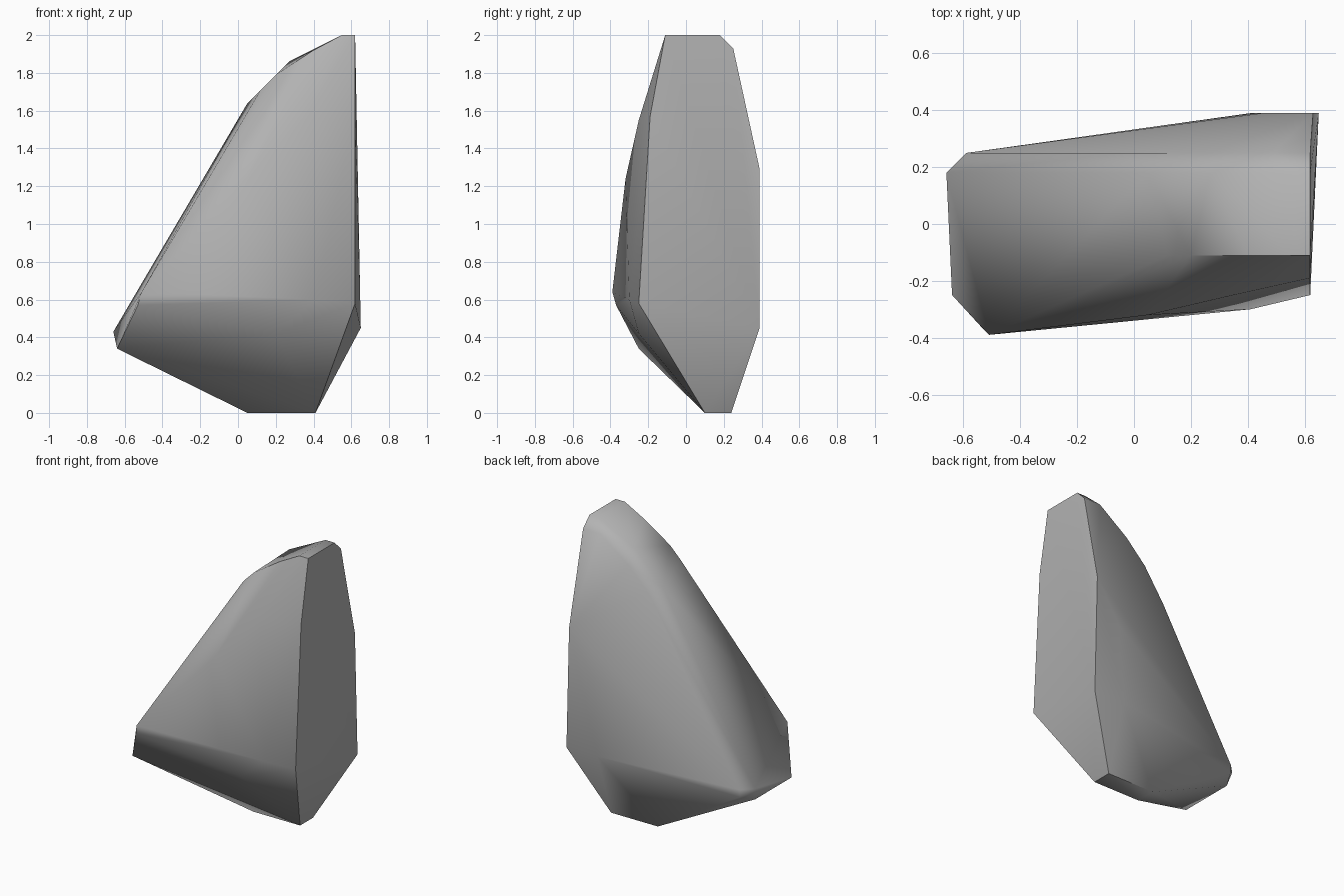
import bpy
import bmesh
from math import radians

default_cube = bpy.data.objects.get("Cube")
if default_cube:
    bpy.data.objects.remove(default_cube, do_unlink=True)


def make_material(name, color):
    material = bpy.data.materials.new(name)
    material.use_nodes = True
    material.diffuse_color = color
    shader = material.node_tree.nodes["Principled BSDF"]
    shader.inputs["Base Color"].default_value = color
    shader.inputs["Roughness"].default_value = 0.9
    return material


# Chiselled outline slices from front to back: depth, then (x, z) corners
slices = {
    # bulging front shoulder
    -0.39: [(-0.51, 0.64)],
    -0.37: [(-0.53, 0.57)],
    -0.32: [(0.05, 1.24)],
    -0.3: [(0.41, 0.6)],
    -0.25: [(-0.64, 0.34), (0.2, 0.42), (0.62, 0.58), (0.35, 1.55)],
    -0.19: [(0.62, 1.57)],
    # front rim of the crown
    -0.11: [(0.12, 1.71), (0.2, 1.79), (0.4, 1.92), (0.55, 2), (0.62, 2)],
    # small foot
    0.1: [(0.05, 0), (0.41, 0)],
    0.24: [(0.05, 0), (0.41, 0)],
    # back rim of the crown and its chamfer
    0.15: [(-0.64, 0.34)],
    0.18: [(-0.66, 0.43), (0.05, 1.64), (0.27, 1.86), (0.4, 1.92),
           (0.55, 2), (0.62, 2)],
    0.25: [(-0.59, 0.38), (-0.59, 0.43), (-0.03, 1.4), (0.12, 1.62),
           (0.27, 1.77), (0.49, 1.93), (0.62, 1.93)],
    # thick back edge
    0.39: [(0.41, 0.45), (0.65, 0.45), (0.45, 1), (0.63, 1.29)],
}


def build_rock(name, outline, material):
    """Wrap a tight faceted skin around the slice corners."""
    bm = bmesh.new()
    for depth, corners in outline.items():
        for x, z in corners:
            bm.verts.new((x, depth, z))
    hull = bmesh.ops.convex_hull(bm, input=bm.verts[:])
    unused = set(hull["geom_interior"]) | set(hull["geom_unused"])
    loose = [v for v in unused if isinstance(v, bmesh.types.BMVert)]
    bmesh.ops.delete(bm, geom=loose, context="VERTS")
    # merge the coplanar triangles into clean facets
    bmesh.ops.dissolve_limit(bm, angle_limit=radians(1),
                             verts=bm.verts[:], edges=bm.edges[:])
    bmesh.ops.recalc_face_normals(bm, faces=bm.faces[:])
    mesh = bpy.data.meshes.new(name)
    bm.to_mesh(mesh)
    bm.free()
    mesh.materials.append(material)
    rock = bpy.data.objects.new(name, mesh)
    bpy.context.collection.objects.link(rock)
    return rock


stone_grey = make_material("stone grey", (0.45, 0.45, 0.45, 1))
rock = build_rock("rock", slices, stone_grey)

# Soft shading on shallow facets, crisp lines on the hard edges
bpy.ops.object.select_all(action="DESELECT")
rock.select_set(True)
bpy.context.view_layer.objects.active = rock
bpy.ops.object.shade_smooth_by_angle(angle=radians(50))
